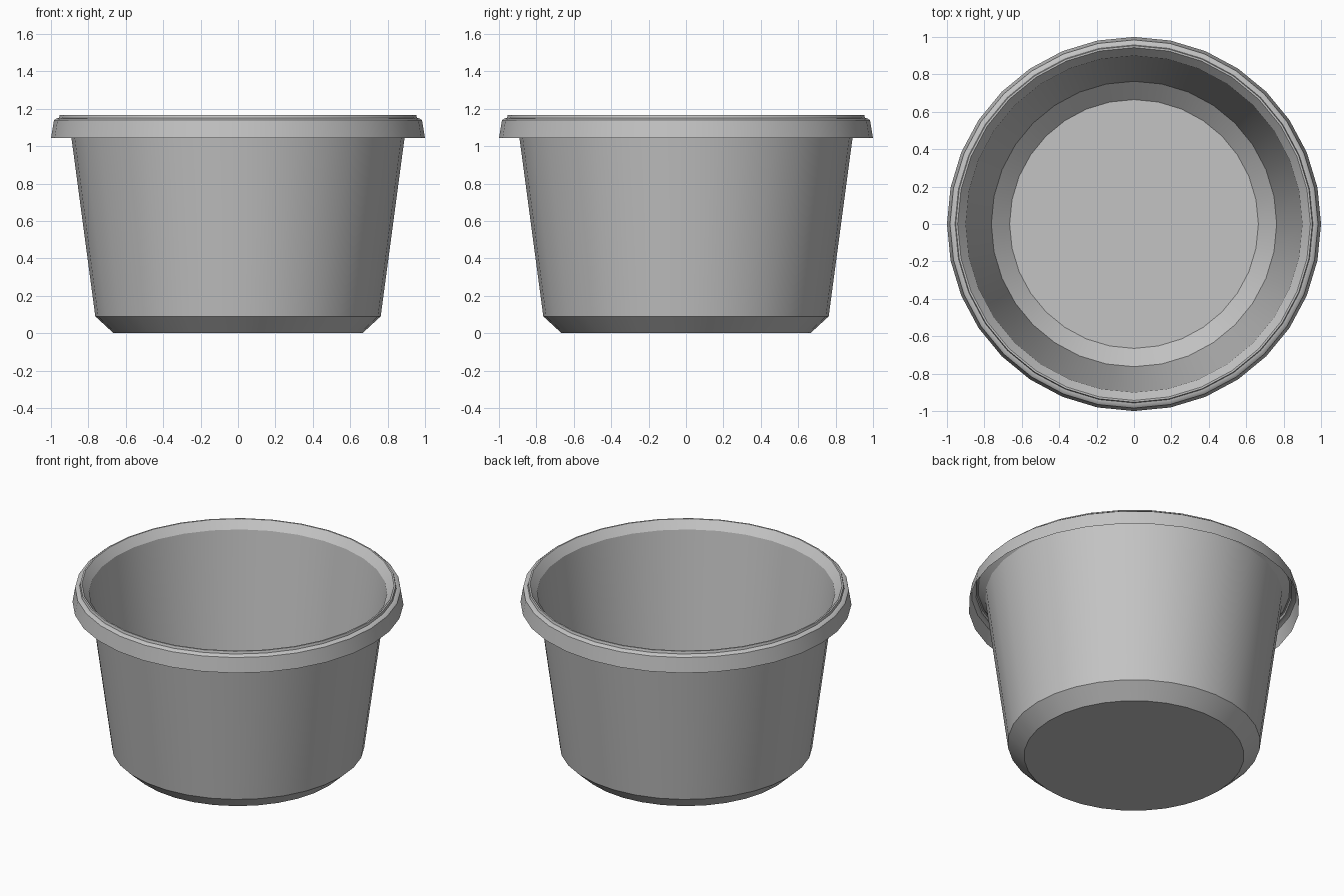
import bpy
import bmesh
import math

cube = bpy.data.objects.get("Cube")
if cube:
    bpy.data.objects.remove(cube, do_unlink=True)

SIDES = 32

grey = bpy.data.materials.new("plain grey")
grey.use_nodes = True
colour = (0.55, 0.55, 0.55, 1)
grey.diffuse_color = colour
grey.node_tree.nodes["Principled BSDF"].inputs["Base Color"].default_value = colour


def lathe(name, profile, capped=False):
    """Spin a (radius, height) profile around z, optionally closing its first ring."""
    bm = bmesh.new()
    rings = []
    for r, z in profile:
        rings.append([bm.verts.new((r * math.cos(a), r * math.sin(a), z))
                      for a in (math.tau * i / SIDES for i in range(SIDES))])
    for low, high in zip(rings, rings[1:]):
        for i in range(SIDES):
            j = (i + 1) % SIDES
            bm.faces.new((low[i], low[j], high[j], high[i]))
    if capped:
        bm.faces.new(rings[0][::-1])
    mesh = bpy.data.meshes.new(name)
    bm.to_mesh(mesh)
    bm.free()
    mesh.materials.append(grey)
    obj = bpy.data.objects.new(name, mesh)
    bpy.context.collection.objects.link(obj)
    bpy.ops.object.select_all(action="DESELECT")
    obj.select_set(True)
    bpy.context.view_layer.objects.active = obj
    bpy.ops.object.shade_smooth_by_angle(angle=math.radians(35))
    return obj


# Thin tapered bowl with a chamfered base
lathe("bowl_wall", [(0.665, 0), (0.763, 0.09), (0.9, 1.115)], capped=True)

# Rolled rim: inner flare, raised bead, shelf and open overhanging skirt
lathe("rim", [(1.0, 1.043), (0.984, 1.139), (0.97, 1.149), (0.957, 1.15),
              (0.953, 1.166), (0.943, 1.166), (0.9, 1.115)])
